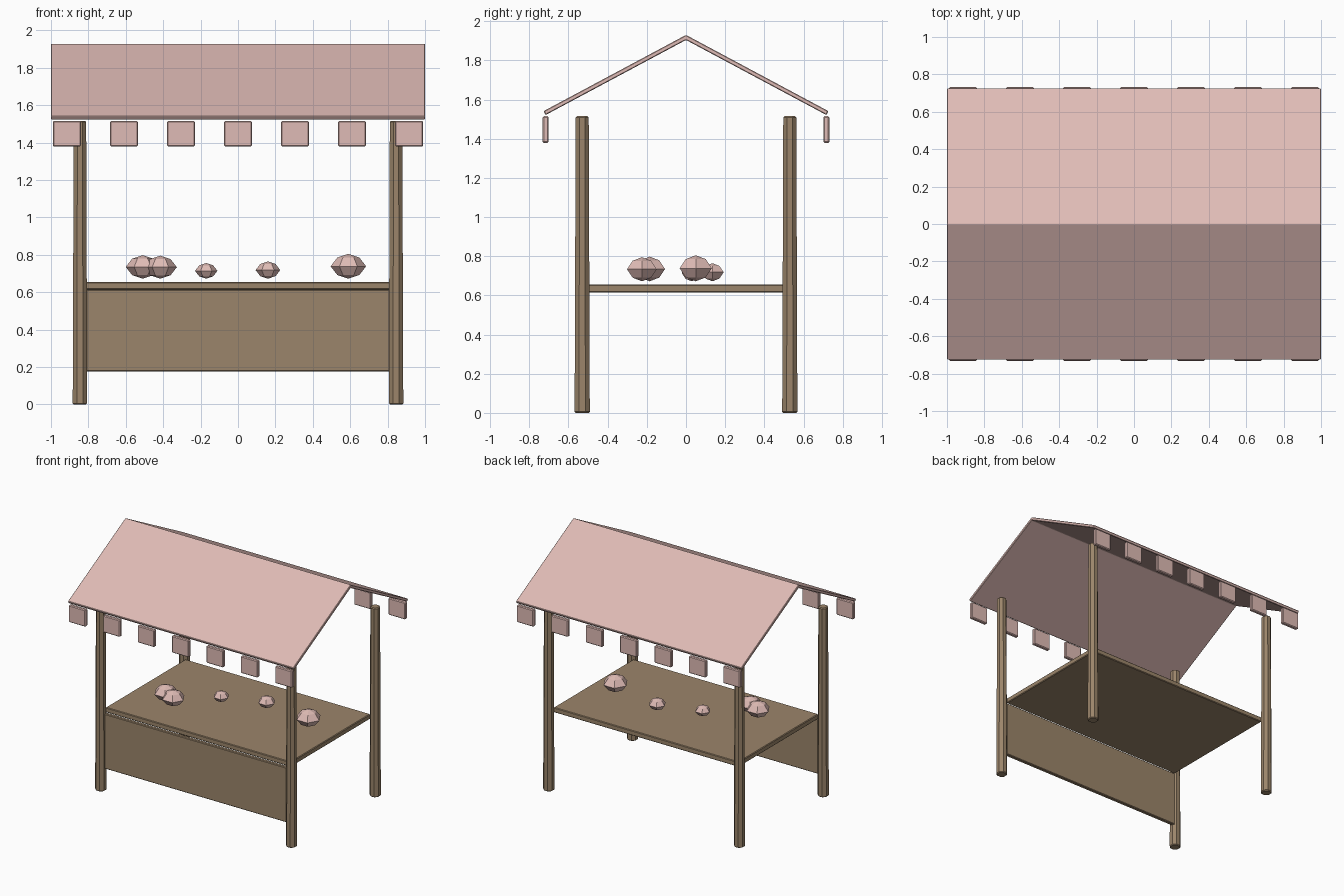
import bpy
import math

cube = bpy.data.objects.get("Cube")
if cube:
    bpy.data.objects.remove(cube, do_unlink=True)


def make_material(name, colour):
    mat = bpy.data.materials.new(name)
    mat.use_nodes = True
    mat.diffuse_color = colour
    for node in mat.node_tree.nodes:
        if node.type == 'BSDF_PRINCIPLED':
            node.inputs["Base Color"].default_value = colour
    return mat


wood = make_material("brown_wood", (0.33, 0.235, 0.145, 1))
pink = make_material("pale_pink", (0.74, 0.50, 0.465, 1))


def finish(obj, name, mat, bevel=0.0):
    obj.name = name
    obj.data.materials.append(mat)
    if bevel:
        mod = obj.modifiers.new("soft_edges", 'BEVEL')
        mod.width = bevel
        mod.segments = 1
        mod.limit_method = 'ANGLE'
        mod.angle_limit = math.radians(50)
    return obj


def box(name, mat, centre, size, bevel):
    bpy.ops.mesh.primitive_cube_add(size=1, location=centre)
    obj = bpy.context.object
    for v in obj.data.vertices:
        for i in range(3):
            v.co[i] *= size[i]
    return finish(obj, name, mat, bevel)


def mesh_object(name, verts, faces, mat, bevel=0.0):
    mesh = bpy.data.meshes.new(name)
    mesh.from_pydata(verts, [], faces)
    obj = bpy.data.objects.new(name, mesh)
    bpy.context.collection.objects.link(obj)
    return finish(obj, name, mat, bevel)


# Four tapered eight-sided posts
for side_x, x in (("left", 0.845), ("right", -0.845)):
    for side_y, y in (("front", -0.53), ("back", 0.53)):
        bpy.ops.mesh.primitive_cone_add(vertices=8, radius1=0.042, radius2=0.036, depth=1.515,
                                        location=(x, y, 0.7575),
                                        rotation=(0, 0, math.pi / 8))
        finish(bpy.context.object, f"{side_y}_{side_x}_post", wood, 0.006)

# Counter top and front panel
box("counter_top", wood, (0, 0, 0.635), (1.64, 1.01, 0.04), 0.005)
box("front_panel", wood, (0, -0.515, 0.395), (1.64, 0.03, 0.44), 0.005)

# Gabled roof, a thin folded profile extruded along x
profile = [(-0.727, 1.541), (0, 1.93), (0.727, 1.541),
           (0.717, 1.521), (0, 1.904), (-0.717, 1.521)]
n = len(profile)
verts = [(x, y, z) for x in (-1, 1) for y, z in profile]
faces = [(i, i + n, (i + 1) % n + n, (i + 1) % n) for i in range(n)]
for k in (0, n):
    caps = [(0, 1, 4, 5), (1, 2, 3, 4)]
    for cap in caps:
        face = tuple(i + k for i in cap)
        faces.append(face if k == 0 else face[::-1])
roof = mesh_object("roof", verts, faces, pink, 0.004)

# Hanging flaps along both eaves
for side, y in (("front", -0.717), ("back", 0.717)):
    for i in range(-3, 4):
        box(f"{side}_flap_{i + 4}", pink, (0.305 * i, y, 1.447), (0.15, 0.03, 0.136), 0.006)


# Faceted produce on the counter
def produce(name, x, y, radius, sides=6):
    height = radius * 0.7
    verts = [(0, 0, -height)]
    for ring_r, ring_z in ((0.62, -0.7), (1.0, 0.0), (0.62, 0.7)):
        for i in range(sides):
            a = 2 * math.pi * i / sides
            verts.append((radius * ring_r * math.cos(a),
                          radius * ring_r * math.sin(a), height * ring_z))
    verts.append((0, 0, height))
    top = len(verts) - 1
    faces = []
    for i in range(sides):
        j = (i + 1) % sides
        faces.append((0, 1 + j, 1 + i))
        for r in (0, 1):
            a, b = 1 + r * sides, 1 + (r + 1) * sides
            faces.append((a + i, a + j, b + j, b + i))
        c = 1 + 2 * sides
        faces.append((c + i, c + j, top))
    obj = mesh_object(name, verts, faces, pink)
    obj.location = (x, y, 0.672 + height)


for i, (x, y, r) in enumerate([(-0.51, -0.185, 0.09), (-0.415, -0.225, 0.088),
                               (-0.17, 0.03, 0.06), (0.16, 0.135, 0.066),
                               (0.59, 0.05, 0.095)]):
    produce(f"produce_{i + 1}", x, y, r)
